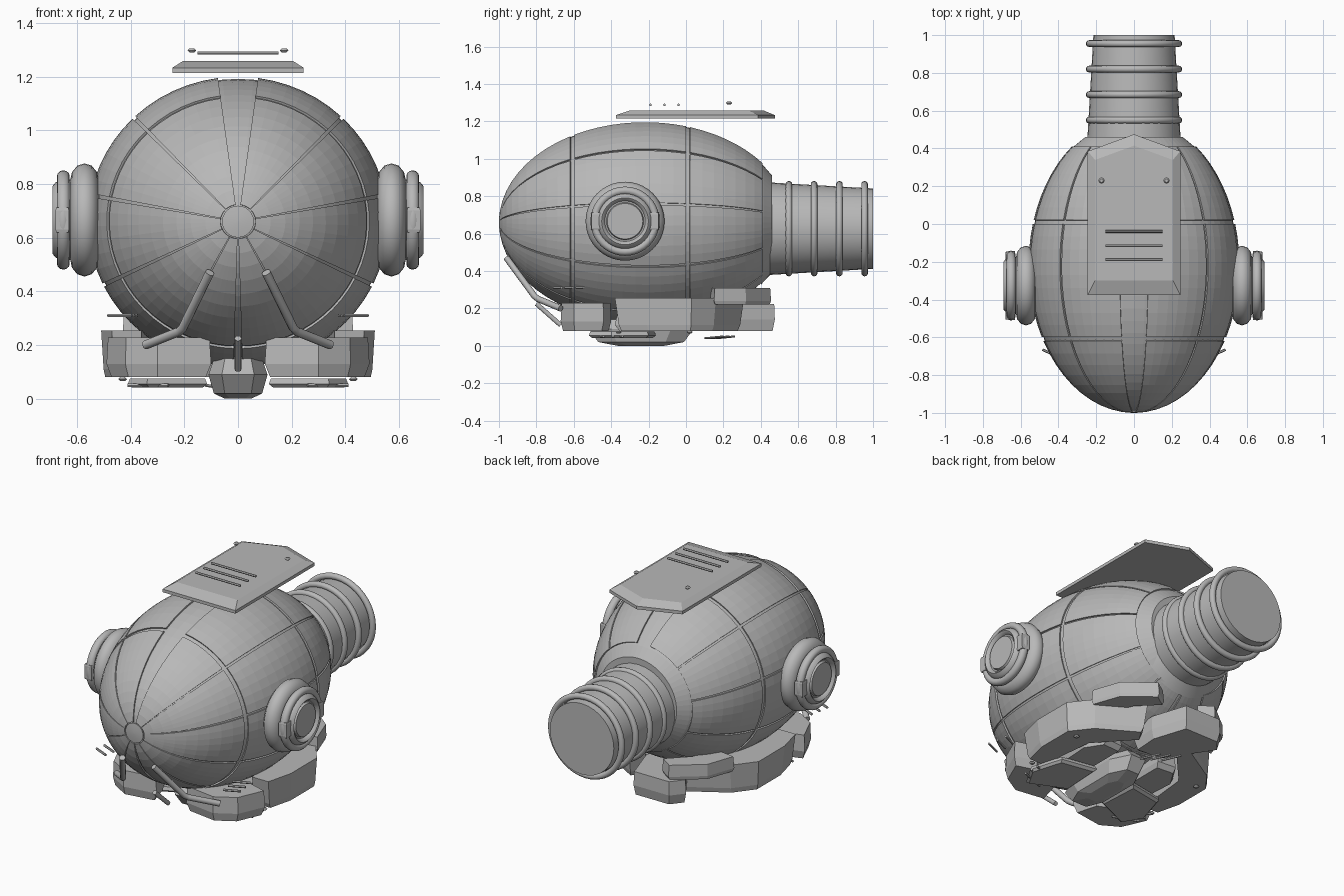
import bpy, bmesh, math
from mathutils import Vector

if "Cube" in bpy.data.objects:
    bpy.data.objects.remove(bpy.data.objects["Cube"])

grey = bpy.data.materials.new("hull grey")
grey.diffuse_color = (0.48, 0.48, 0.48, 1)
grey.use_nodes = True
grey.node_tree.nodes["Principled BSDF"].inputs["Base Color"].default_value = grey.diffuse_color


def make(name, verts, faces, smooth=False):
    me = bpy.data.meshes.new(name)
    me.from_pydata(verts, [], faces)
    bm = bmesh.new()
    bm.from_mesh(me)
    bmesh.ops.remove_doubles(bm, verts=bm.verts, dist=1e-5)
    bmesh.ops.recalc_face_normals(bm, faces=bm.faces)
    bm.to_mesh(me)
    bm.free()
    me.materials.append(grey)
    ob = bpy.data.objects.new(name, me)
    bpy.context.collection.objects.link(ob)
    if smooth:
        bpy.ops.object.select_all(action='DESELECT')
        ob.select_set(True)
        bpy.context.view_layer.objects.active = ob
        bpy.ops.object.shade_smooth_by_angle(angle=math.radians(40))
    return ob


def lathe(name, profile, center, axis, segs=40, a0=0.0, a1=360.0, closed=False, smooth=True, wide=1.0):
    """Revolve (radius, along) points about axis 'X' (sideways) or 'Y' (lengthwise)."""
    full = a1 - a0 >= 360
    n = segs if full else segs + 1
    c, verts, faces = Vector(center), [], []
    for r, t in profile:
        for i in range(n):
            a = math.radians(a0 + (a1 - a0) * i / segs)
            u, w = r * math.cos(a), r * math.sin(a)
            verts.append(c + Vector((u * wide, t, w) if axis == 'Y' else (t, u, w)))
    m = len(profile)
    for j in range(m if closed else m - 1):
        k = (j + 1) % m
        for i in range(segs):
            p = (i + 1) % n
            faces.append((j * n + i, j * n + p, k * n + p, k * n + i))
    if full and not closed:
        faces += [tuple(range(n)), tuple(range((m - 1) * n, m * n))]
    if not full and closed:
        faces += [tuple(j * n for j in range(m)), tuple(j * n + n - 1 for j in range(m))]
    return make(name, verts, faces, smooth)


def ring(name, center, axis, major, minor, depth=None, segs=40):
    d = depth or minor
    prof = [(major + minor * math.cos(k * math.pi / 6), d * math.sin(k * math.pi / 6)) for k in range(12)]
    return lathe(name, prof, center, axis, segs, closed=True)


def prism(name, outline, levels):
    """Stack an xy outline at (z, inset scale) levels."""
    n = len(outline)
    cx = sum(p[0] for p in outline) / n
    cy = sum(p[1] for p in outline) / n
    verts = [(cx + (x - cx) * s, cy + (y - cy) * s, z) for z, s in levels for x, y in outline]
    faces = [tuple(range(n)), tuple(range((len(levels) - 1) * n, len(levels) * n))]
    for j in range(len(levels) - 1):
        faces += [(j * n + i, j * n + (i + 1) % n, (j + 1) * n + (i + 1) % n, (j + 1) * n + i) for i in range(n)]
    return make(name, verts, faces)


def tube(name, points, radius, sides=10):
    pts, verts, faces = [Vector(p) for p in points], [], []
    for i, p in enumerate(pts):
        d = (pts[min(i + 1, len(pts) - 1)] - pts[max(i - 1, 0)]).normalized()
        q = d.to_track_quat('Z', 'Y')
        verts += [p + q @ Vector((radius * math.cos(k * math.tau / sides), radius * math.sin(k * math.tau / sides), 0))
                  for k in range(sides)]
    for j in range(len(pts) - 1):
        faces += [(j * sides + k, j * sides + (k + 1) % sides, (j + 1) * sides + (k + 1) % sides, (j + 1) * sides + k)
                  for k in range(sides)]
    faces += [tuple(range(sides)), tuple(range((len(pts) - 1) * sides, len(pts) * sides))]
    return make(name, verts, faces, True)


def bolt(name, center, r, h):
    circle = [(center[0] + r * math.cos(k * math.tau / 12), center[1] + r * math.sin(k * math.tau / 12))
              for k in range(12)]
    return prism(name, circle, [(center[2] - h, 0.6), (center[2], 1), (center[2] + h, 0.6)])


def mirror_pts(pts, s):
    return [(p[0] * s,) + tuple(p[1:]) for p in pts]


# Egg-shaped hull, slightly wider than tall
CZ, RAD, MID, HALF, WIDE = 0.66, 0.54, -0.22, 0.78, 1.035


def hull_point(t, drop=0.0):
    return ((RAD - drop) * math.sin(t), MID - (HALF - drop) * math.cos(t))


def angle_at(y):
    return math.acos((MID - y) / HALF)


end = angle_at(0.42)
core = [hull_point(0.01 + (end - 0.01) * i / 28, 0.008) for i in range(29)]
lathe("hull_core", core + [(0.25, 0.46)], (0, 0, CZ), 'Y', 60, smooth=False, wide=WIDE)
lathe("nose_cap", [hull_point(0.005), hull_point(0.06), hull_point(0.11), hull_point(0.11, 0.01)],
      (0, 0, CZ), 'Y', 24)

# Raised hull panels separated by seams
bands = [(0.118, angle_at(-0.62), 9), (angle_at(-0.597), angle_at(0.0), 9), (angle_at(0.022), angle_at(0.41), 7)]
cuts = [83, 46, 10.5, -26, -62, -89]
for b, (t0, t1, steps) in enumerate(bands):
    outer = [hull_point(t0 + (t1 - t0) * i / steps) for i in range(steps + 1)]
    inner = [hull_point(t0 + (t1 - t0) * i / steps, 0.016) for i in range(steps, -1, -1)]
    for i in range(5):
        hi, lo = cuts[i] - 0.7, cuts[i + 1] + 0.7
        for side, (a, c) in (("right", (lo, hi)), ("left", (180 - hi, 180 - lo))):
            lathe(f"hull_panel_{side}_{b}_{i}", outer + inner, (0, 0, CZ), 'Y', 6, a, c, True, False, WIDE)

# Rear pipe with ribs
lathe("rear_pipe", [(0.30, 0.40), (0.247, 0.45), (0.215, 1.0)], (0, 0, 0.626), 'Y', 32)
for i, y in enumerate((0.55, 0.685, 0.82, 0.955)):
    ring(f"pipe_rib_{i}", (0, y, 0.626), 'Y', 0.237, 0.018)

# Side ports
for s, side in ((1, "right"), (-1, "left")):
    c = (0, -0.326, 0.666)
    ring(f"port_collar_{side}", (s * 0.572, c[1], c[2]), 'X', 0.145, 0.066, 0.054)
    lathe(f"port_core_{side}", [(0.15, s * 0.45), (0.15, s * 0.66), (0.14, s * 0.68), (0.125, s * 0.692),
                                (0.115, s * 0.685), (0.108, s * 0.67), (0.1, s * 0.67), (0.095, s * 0.684)], c, 'X')
    ring(f"port_ring_{side}", (s * 0.651, c[1], c[2]), 'X', 0.163, 0.022, 0.024)
    for e in (1, -1):
        y = c[1] + e * 0.155
        prism(f"port_clip_{side}_{e}", [(s * 0.63, y - 0.028), (s * 0.68, y - 0.024), (s * 0.68, y + 0.024),
                                        (s * 0.63, y + 0.028)], [(0.62, 0.9), (0.63, 1), (0.702, 1), (0.712, 0.9)])

# Floating top plate with bars and bolts
plate = [(-0.245, -0.375), (0.245, -0.375), (0.245, 0.385), (0, 0.475), (-0.245, 0.385)]
prism("top_plate", plate, [(1.214, 1), (1.233, 1), (1.258, 0.84)])
for i, y in enumerate((-0.04, -0.115, -0.19)):
    tube(f"top_bar_{i}", [(-0.15, y, 1.288), (0.15, y, 1.288)], 0.007, 6)
for s in (1, -1):
    bolt(f"top_bolt_{s}", (s * 0.172, 0.23, 1.298), 0.016, 0.007)

# Undercarriage armour, mirrored on both sides
armour = {
    "front_armour": ([(0.10, -0.64), (0.30, -0.67), (0.42, -0.60), (0.49, -0.44), (0.36, -0.40), (0.14, -0.50)],
                     [(0.08, 0.9), (0.13, 1), (0.228, 0.97)]),
    "side_armour": ([(0.36, -0.38), (0.47, -0.38), (0.51, -0.22), (0.51, 0.03), (0.41, 0.16), (0.16, 0.31),
                     (0.11, 0.23), (0.32, 0.0)],
                    [(0.08, 0.9), (0.11, 0.94), (0.255, 1)]),
    "rear_upper_armour": ([(0.30, 0.13), (0.43, 0.15), (0.37, 0.32), (0.20, 0.455), (0.12, 0.40), (0.24, 0.28)],
                          [(0.22, 0.95), (0.24, 1), (0.31, 0.97)]),
    "inner_armour": ([(0.13, -0.36), (0.30, -0.38), (0.32, -0.05), (0.25, 0.06), (0.13, 0.05)],
                     [(0.08, 0.9), (0.11, 1), (0.17, 0.95)]),
    "low_pad": ([(0.115, -0.42), (0.34, -0.52), (0.41, -0.40), (0.35, -0.20), (0.13, -0.16)],
                [(0.042, 0.9), (0.055, 1), (0.075, 0.95)]),
}
for s, side in ((1, "right"), (-1, "left")):
    for name, (outline, levels) in armour.items():
        prism(f"{name}_{side}", mirror_pts(outline, s), levels)
    # Bent struts, floating bars and bolts
    tube(f"strut_{side}", mirror_pts([(0.105, -0.96, 0.47), (0.205, -0.81, 0.265), (0.22, -0.79, 0.25),
                                      (0.345, -0.67, 0.20)], s), 0.017)
    for i in range(3):
        y, x = -0.685 + 0.06 * i, 0.485 - 0.01 * i
        tube(f"side_bar_{side}_{i}", mirror_pts([(x - 0.09, y - 0.02, 0.31), (x, y + 0.02, 0.31)], s), 0.007, 6)
        y = -0.50 + 0.05 * i
        tube(f"front_under_bar_{side}_{i}", mirror_pts([(0.26, y, 0.05), (0.41, y + 0.06, 0.05)], s), 0.007, 6)
    for i, (x, y) in enumerate(((0.43, -0.36), (0.43, 0.02))):
        bolt(f"under_bolt_{side}_{i}", (s * x, y, 0.073), 0.016, 0.007)

# Single offset slab under the tail, with three bars below it
prism("rear_lower_armour", [(0.02, 0.475), (-0.22, 0.475), (-0.28, 0.40), (-0.09, 0.11), (0.08, 0.10), (0.09, 0.26)],
      [(0.08, 0.93), (0.14, 1), (0.222, 0.98)])
for i in range(3):
    x = 0.04 - 0.05 * i
    tube(f"rear_under_bar_{i}", [(x, 0.10 + 0.03 * i, 0.04), (x - 0.06, 0.20 + 0.03 * i, 0.05)], 0.006, 6)

# Central keel and front pin
keel = [(-0.06, -0.52), (0.06, -0.52), (0.11, -0.40), (0.11, -0.08), (0.05, 0.04), (-0.05, 0.04), (-0.11, -0.08),
        (-0.11, -0.40)]
prism("keel", keel, [(0.0, 0.45), (0.02, 0.82), (0.09, 1), (0.17, 0.75)])
tube("front_pin", [(0, -0.80, 0.225), (0, -0.67, 0.11)], 0.013)
